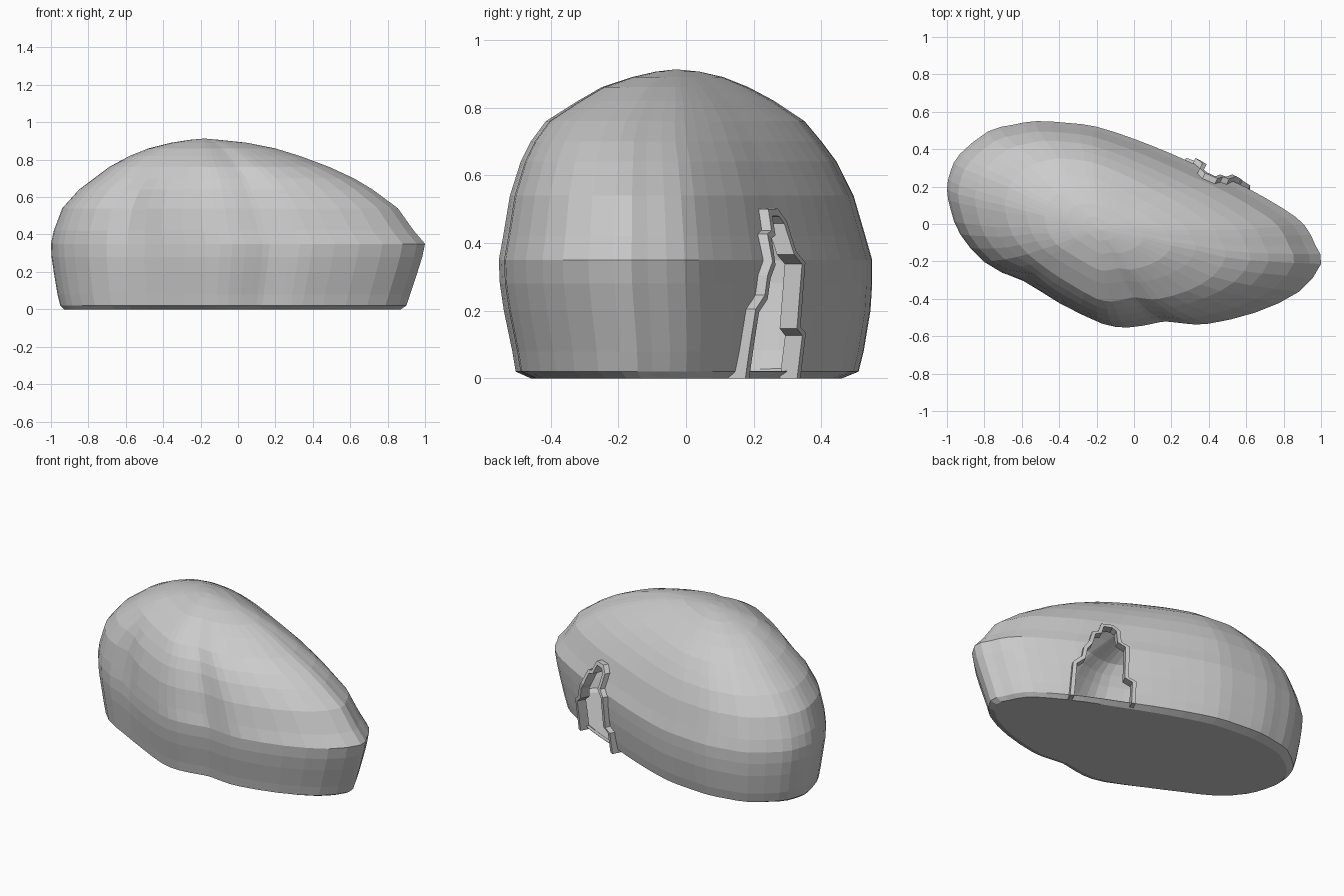
import bpy, bmesh, math
from mathutils import Vector
from mathutils.bvhtree import BVHTree

if "Cube" in bpy.data.objects:
    bpy.data.objects.remove(bpy.data.objects["Cube"])

# Widest outline seen from above
OUTLINE = [(1, -.21), (.97, -.11), (.91, 0), (.8, .085), (.6, .2), (.4, .29), (.2, .38),
           (0, .46), (-.2, .525), (-.35, .545), (-.52, .555), (-.65, .535), (-.78, .5),
           (-.93, .38), (-.98, .29), (-1, .19), (-.98, .08), (-.93, -.05), (-.8, -.2),
           (-.6, -.315), (-.4, -.42), (-.17, -.53), (-.03, -.55), (.1, -.53), (.17, -.518),
           (.28, -.53), (.4, -.53), (.65, -.47), (.88, -.36)]
# Level: z, x min, x max, y min, y max
LEVELS = [(0, -.93, .87, -.46, .46), (.02, -.95, .9, -.505, .51), (.08, -.965, .92, -.515, .525),
          (.2, -.985, .96, -.54, .545), (.28, -.997, .985, -.552, .55), (.35, -1, 1, -.555, .55),
          (.42, -.985, .94, -.542, .53), (.54, -.94, .855, -.522, .495), (.64, -.85, .72, -.49, .445),
          (.7, -.77, .62, -.46, .40), (.76, -.69, .49, -.415, .35), (.82, -.58, .33, -.32, .26),
          (.86, -.48, .2, -.25, .185), (.89, -.36, .05, -.16, .11), (.906, -.26, -.1, -.09, .04)]


def spline(a, b, c, d, t):
    return tuple(.5 * (2*q + (r-p)*t + (2*p-5*q+4*r-s)*t*t + (3*q-p-3*r+s)*t**3)
                 for p, q, r, s in zip(a, b, c, d))


def make_object(name, bm):
    bmesh.ops.recalc_face_normals(bm, faces=bm.faces)
    mesh = bpy.data.meshes.new(name)
    bm.to_mesh(mesh)
    ob = bpy.data.objects.new(name, mesh)
    bpy.context.collection.objects.link(ob)
    return ob


# Boulder: stacked rings of the outline fitted to each level
n = len(OUTLINE)
outline = [spline(*(OUTLINE[(i+k) % n] for k in (-1, 0, 1, 2)), t)
           for i in range(n) for t in (0, .5)]
bm = bmesh.new()
rings = []
for z, x0, x1, y0, y1 in LEVELS:
    ring = []
    for x, y in outline:
        px = x0 + (x + 1) / 2 * (x1 - x0)
        py = y0 + (y + .552) / 1.107 * (y1 - y0)
        # shallow groove on the front left
        g = .035 * math.exp(-((px + .57) / .09)**2 - ((z - .5) / .25)**2) * (py < .05)
        ring.append(bm.verts.new((px + .45*g, py + .9*g, z)))
    rings.append(ring)
m = len(outline)
for a, b in zip(rings, rings[1:]):
    for i in range(m):
        j = (i + 1) % m
        bm.faces.new((a[i], a[j], b[j], b[i]))
bm.faces.new(rings[0][::-1])
peak = bm.verts.new((-.18, -.03, .913))
for i in range(m):
    bm.faces.new((rings[-1][i], rings[-1][(i+1) % m], peak))
boulder = make_object("boulder_shell", bm)
tree = BVHTree.FromBMesh(bm)
bm.free()

# Doorway frame of reference: u runs along the wall, OUT points away from it
START = Vector((.61, .185, 0))
U = Vector((-.32, .16, 0)).normalized()
OUT = Vector((.16, .32, 0)).normalized()
DOOR = [(0, 0), (.005, .1), (.01, .2), (.06, .24), (.07, .3), (.10, .34), (.125, .42), (.16, .43),
        (.18, .49), (.24, .49), (.27, .46), (.27, .37), (.315, .34), (.315, .15), (.36, .13), (.36, 0)]


def wall_point(u, z, depth):
    base = START + U * u + Vector((0, 0, z))
    hit = tree.ray_cast(base + OUT, -OUT)[0] if z > .03 else None
    if hit is None:
        hit = tree.ray_cast(base + OUT + Vector((0, 0, .03)), -OUT)[0]
        hit.z = z
    return hit + OUT * depth


# Cutter for the doorway
bm = bmesh.new()
near = [bm.verts.new(START + U*u + OUT*.2 + Vector((0, 0, z + (.022 if z == 0 else 0)))) for u, z in DOOR]
face = bm.faces.new(near)
ext = bmesh.ops.extrude_face_region(bm, geom=[face])
bmesh.ops.translate(bm, vec=-OUT*.42, verts=[v for v in ext['geom'] if isinstance(v, bmesh.types.BMVert)])
cutter = make_object("doorway_cutter", bm)
bm.free()
cutter.hide_render = True
cutter.hide_viewport = True

# Hollow the boulder and open the doorway
solid = boulder.modifiers.new("shell", 'SOLIDIFY')
solid.thickness = .015
solid.offset = -1
cut = boulder.modifiers.new("doorway", 'BOOLEAN')
cut.operation = 'DIFFERENCE'
cut.solver = 'EXACT'
cut.object = cutter

# Ragged door frame following the wall
bm = bmesh.new()
sections = []
for i, (u, z) in enumerate(DOOR):
    c = Vector((u, z))
    p, q = Vector(DOOR[max(i-1, 0)]), Vector(DOOR[min(i+1, len(DOOR)-1)])
    d = (q - p).normalized()
    side = Vector((-d.y, d.x)) * .012
    if z == 0:
        side.y = 0
    a, b = c + side, c - side
    sections.append([bm.verts.new(wall_point(w.x, w.y, h))
                     for w, h in ((a, .032), (b, .032), (b, -.025), (a, -.025))])
for s, t in zip(sections, sections[1:]):
    for k in range(4):
        bm.faces.new((s[k], s[(k+1) % 4], t[(k+1) % 4], t[k]))
bm.faces.new(sections[0])
bm.faces.new(sections[-1])
make_object("door_frame", bm)
bm.free()
